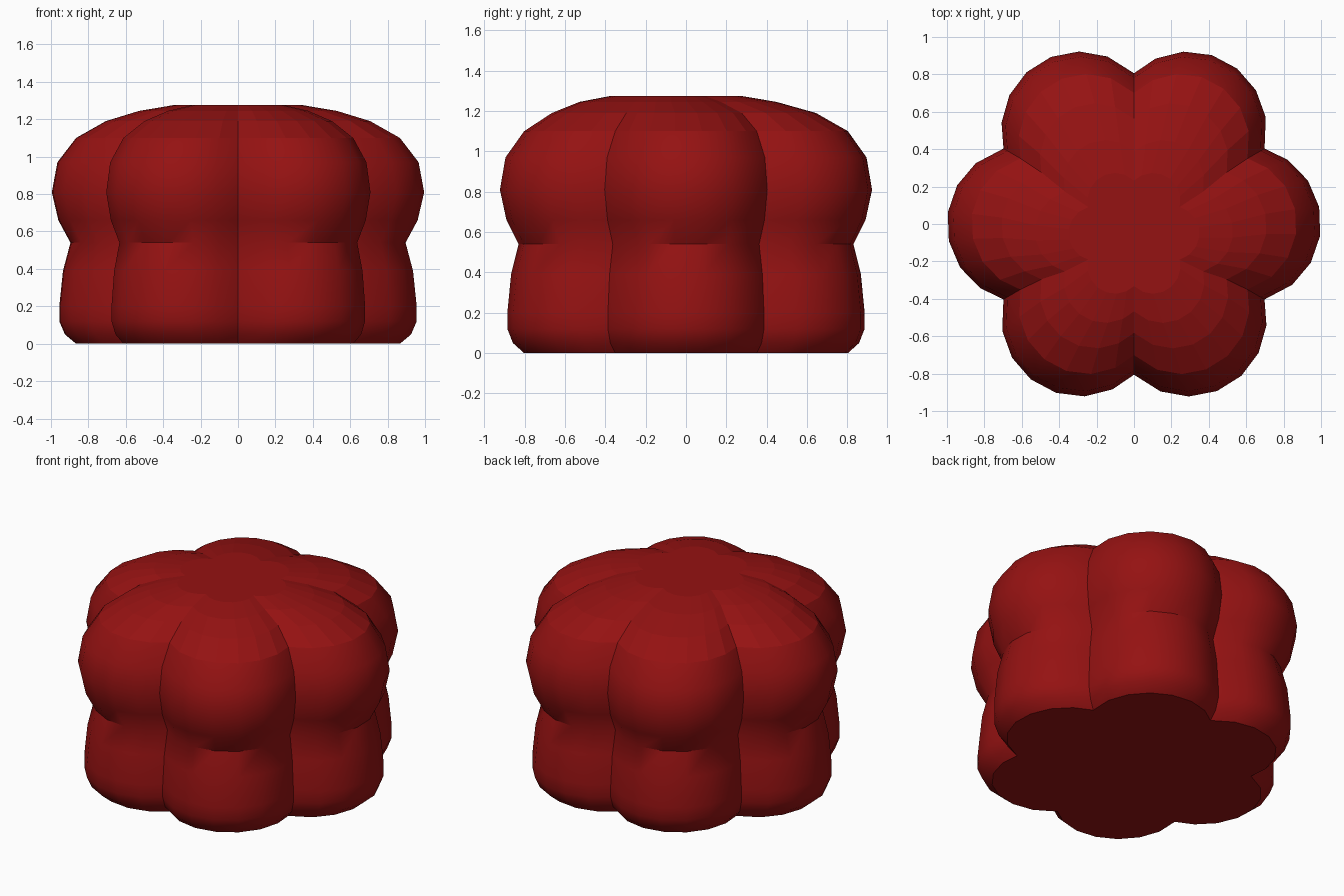
import bpy, bmesh, math

if "Cube" in bpy.data.objects:
    bpy.data.objects.remove(bpy.data.objects["Cube"])

# Six-lobed flower outline: arcs of radius 0.42 centred 0.58 from the axis
LOBES, SEGS, DIST, RAD, HALF = 6, 7, 0.58, 0.42, math.radians(73.7)
outline = []
for k in range(LOBES):
    mid = k * math.tau / LOBES
    for i in range(SEGS):
        a = mid - HALF + 2 * HALF * i / SEGS
        if i:
            a += math.radians(2)
        outline.append((DIST * math.cos(mid) + RAD * math.cos(a),
                        DIST * math.sin(mid) + RAD * math.sin(a)))

# Side profile: (scale, height, y shift)
profile = [(0.87, 0, 0), (0.93, 0.05, 0), (0.96, 0.12, 0), (0.96, 0.2, 0),
           (0.94, 0.39, 0), (0.90, 0.54, 0), (0.965, 0.66, 0), (1.0, 0.81, 0),
           (0.97, 0.97, 0), (0.87, 1.10, 0), (0.71, 1.19, -0.01),
           (0.53, 1.245, -0.04), (0.35, 1.275, -0.05)]

# Body: stacked rings with flat caps
bm = bmesh.new()
rings = [[bm.verts.new((x * s, y * s + dy, z)) for x, y in outline]
         for s, z, dy in profile]
n = len(outline)
for lo, hi in zip(rings, rings[1:]):
    for i in range(n):
        j = (i + 1) % n
        bm.faces.new((lo[i], lo[j], hi[j], hi[i]))
bm.faces.new(rings[0][::-1])
bm.faces.new(rings[-1])
bm.normal_update()
mesh = bpy.data.meshes.new("lobed_cushion")
bm.to_mesh(mesh)
bm.free()
body = bpy.data.objects.new("lobed_cushion", mesh)
bpy.context.collection.objects.link(body)

# Smooth sides, faceted crown
bpy.context.view_layer.objects.active = body
body.select_set(True)
bpy.ops.object.shade_smooth_by_angle(angle=math.radians(40))
for p in mesh.polygons:
    if p.center.z > 1.1 or p.center.z < 0.01:
        p.use_smooth = False

# Dark red
red = bpy.data.materials.new("dark_red")
red.diffuse_color = (0.3, 0.006, 0.006, 1)
red.use_nodes = True
red.node_tree.nodes["Principled BSDF"].inputs["Base Color"].default_value = red.diffuse_color
mesh.materials.append(red)
